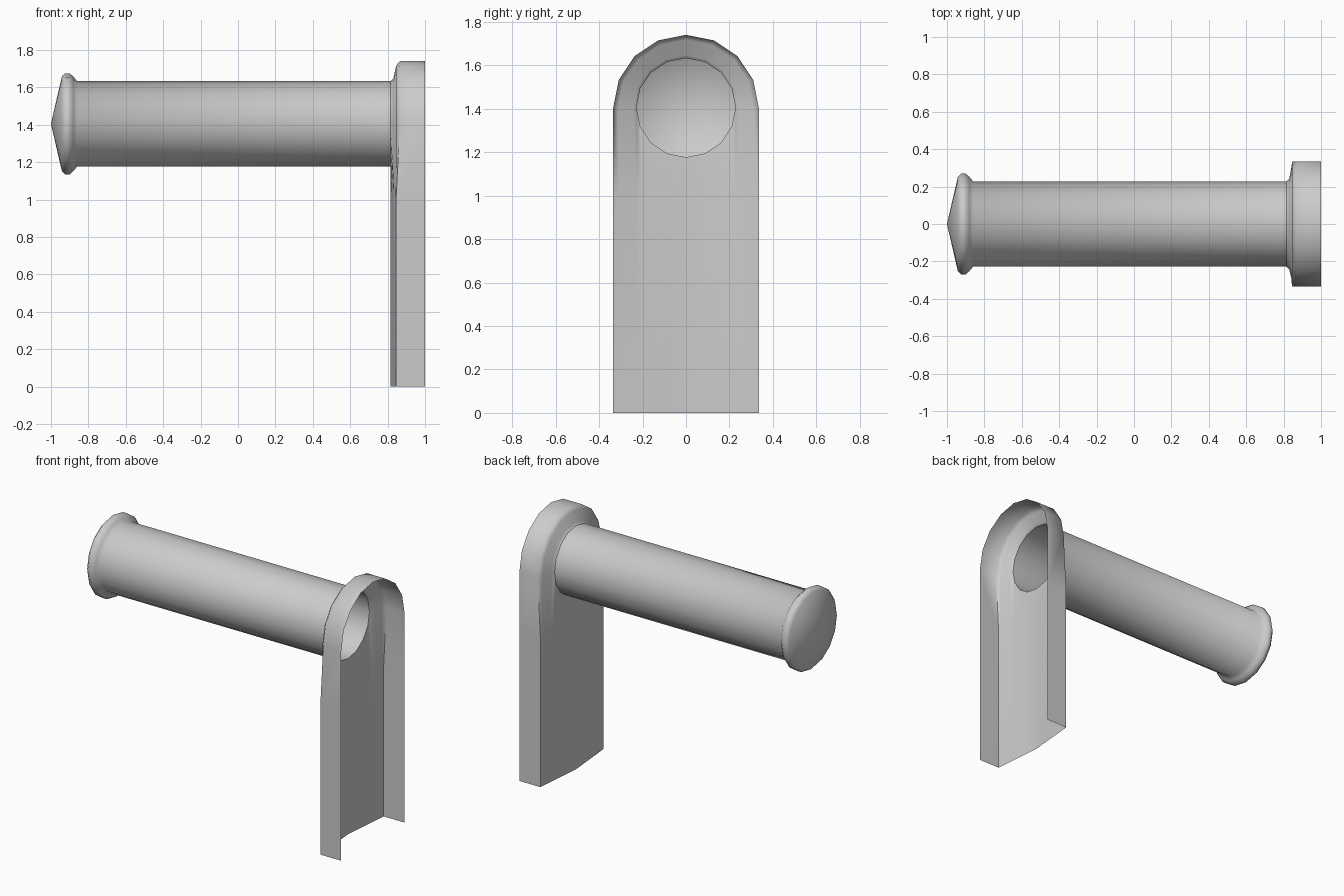
import bpy, bmesh
from math import sin, cos, pi, radians

if "Cube" in bpy.data.objects:
    bpy.data.objects.remove(bpy.data.objects["Cube"])

AXIS_Z = 1.405   # height of the bar axis
N = 16           # sides of the bar and of the full arch


def on_circle(x, r, k):
    a = 2 * pi * k / N
    return (x, r * cos(a), AXIS_Z + r * sin(a))


def make_object(name, strips, outward, smooth=50):
    """Skin each grid (list of point rows), weld, and orient outwards."""
    bm = bmesh.new()
    for rows in strips:
        grid = [[bm.verts.new(p) for p in row] for row in rows]
        for a, b in zip(grid, grid[1:]):
            for i in range(len(a) - 1):
                bm.faces.new((a[i], a[i + 1], b[i + 1], b[i]))
    bmesh.ops.remove_doubles(bm, verts=bm.verts, dist=0.0005)
    bmesh.ops.dissolve_degenerate(bm, edges=bm.edges, dist=0.0001)
    bmesh.ops.recalc_face_normals(bm, faces=bm.faces)
    bm.normal_update()
    if sum(outward(f) for f in bm.faces) < 0:
        bmesh.ops.reverse_faces(bm, faces=bm.faces)
    mesh = bpy.data.meshes.new(name)
    bm.to_mesh(mesh)
    bm.free()
    ob = bpy.data.objects.new(name, mesh)
    bpy.context.collection.objects.link(ob)
    bpy.ops.object.select_all(action='DESELECT')
    ob.select_set(True)
    bpy.context.view_layer.objects.active = ob
    bpy.ops.object.shade_smooth_by_angle(angle=radians(smooth))
    return ob


# Hollow bar with a rounded end flange and a shallow conical cap: (x, radius)
bar_profile = [(0.815, 0.228), (-0.86, 0.228), (-0.88, 0.252), (-0.9, 0.27),
               (-0.925, 0.27), (-0.942, 0.252), (-1.0, 0.0)]
make_object("bar",
            [[[on_circle(x, r, k) for k in range(N + 1)] for x, r in bar_profile]],
            lambda f: f.normal.y * f.calc_center_median().y * f.calc_area())

# Bracket: arched rim around the bar, open at the back: (x, radius)
rim = [(0.815, 0.228), (0.83, 0.242), (0.846, 0.312), (0.866, 0.335), (1.0, 0.335)]
arch = [[on_circle(x, r, k) for k in range(N // 2 + 1)] for x, r in rim]

# Front plate and side walls below the arch, bowed forward in the middle
top = [(x, -r, AXIS_Z) for x, r in reversed(rim)]
top += [on_circle(0.815, 0.228, k) for k in range(N // 2 + 1, N)]
top += [(x, r, AXIS_Z) for x, r in rim]


def lower_row(z):
    return [(x if x > 0.99 else 0.815 + 0.03 * abs(y) / 0.335, y, z)
            for x, y, _ in top]


make_object("bracket", [arch, [top, lower_row(1.0), lower_row(0.0)]],
            lambda f: -f.normal.x * f.calc_area())
